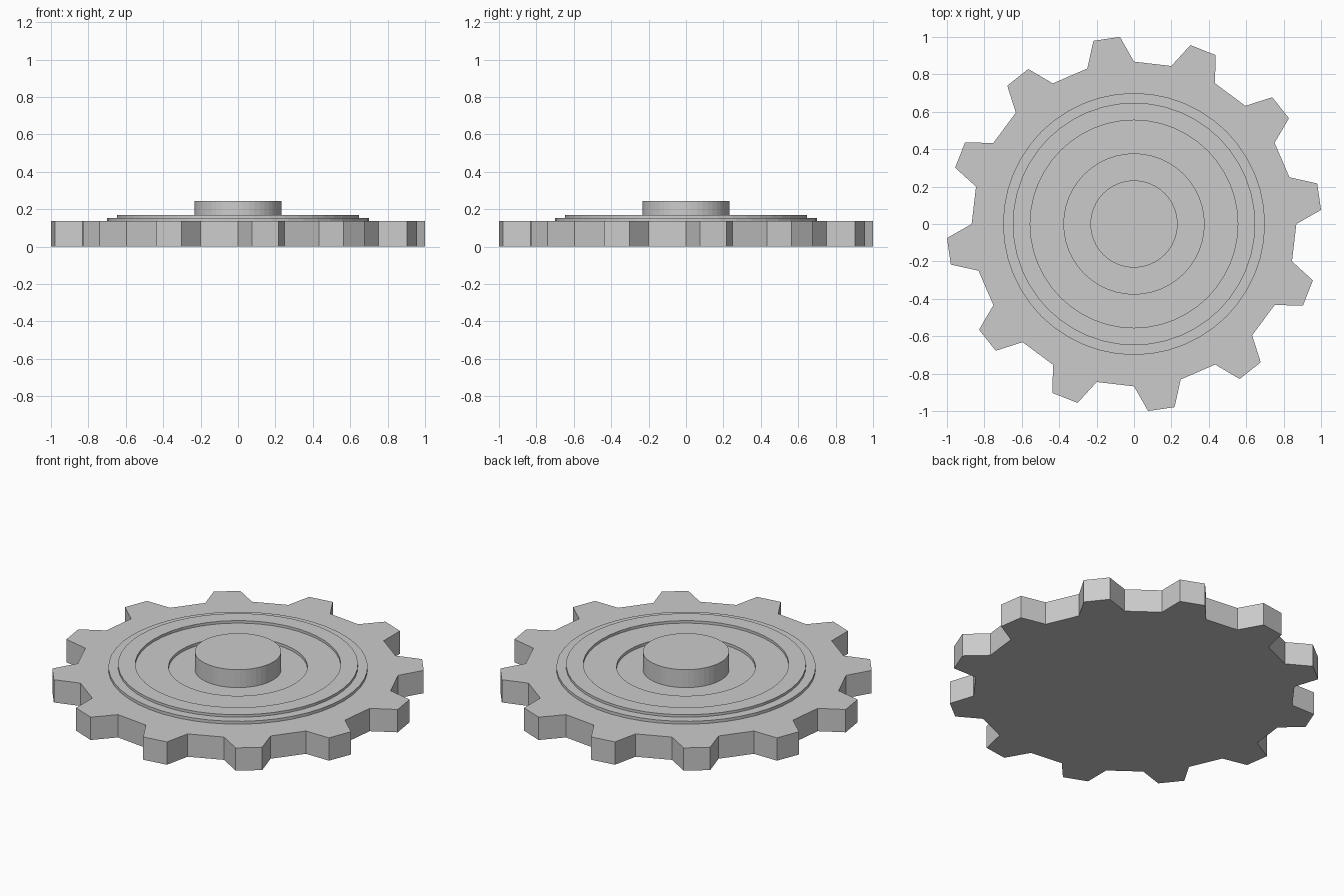
import bpy
import bmesh
from math import sin, cos, radians, tau

if "Cube" in bpy.data.objects:
    bpy.data.objects.remove(bpy.data.objects["Cube"])

TEETH = 12
SIDES = 48
BODY_TOP = 0.136

metal = bpy.data.materials.new("light_grey_metal")
metal.diffuse_color = (0.6, 0.6, 0.6, 1)
metal.use_nodes = True
metal.node_tree.nodes["Principled BSDF"].inputs["Base Color"].default_value = metal.diffuse_color


def finish(name, bm):
    bmesh.ops.recalc_face_normals(bm, faces=bm.faces)
    mesh = bpy.data.meshes.new(name)
    bm.to_mesh(mesh)
    bm.free()
    mesh.materials.append(metal)
    obj = bpy.data.objects.new(name, mesh)
    bpy.context.collection.objects.link(obj)
    return obj


def lathe(name, profile, cap=False):
    """Turn an (radius, height) profile around z; cap closes the last loop."""
    bm = bmesh.new()
    loops = [[bm.verts.new((r * cos(tau * i / SIDES), r * sin(tau * i / SIDES), z))
              for i in range(SIDES)] for r, z in profile]
    for a, b in zip(loops, loops[1:]):
        for i in range(SIDES):
            j = (i + 1) % SIDES
            bm.faces.new((a[i], a[j], b[j], b[i]))
    if cap:
        bm.faces.new(loops[-1])
    bm.normal_update()
    mesh_faces = list(bm.faces)
    obj = finish(name, bm)
    return obj


# Toothed body: one tooth outline repeated around the circle, then extruded
tooth = [(0.0, 0.868), (4.3, 1.003), (12.5, 1.003), (16.7, 0.868)]
bm = bmesh.new()
outline = []
for k in range(TEETH):
    for angle, r in tooth:
        a = radians(angle + k * 360 / TEETH)
        outline.append(bm.verts.new((r * cos(a), r * sin(a), 0)))
base = bm.faces.new(outline)
top = bmesh.ops.extrude_face_region(bm, geom=[base], use_keep_orig=True)
bmesh.ops.translate(bm, vec=(0, 0, BODY_TOP),
                    verts=[v for v in top["geom"] if isinstance(v, bmesh.types.BMVert)])
finish("gear_body", bm)

# Raised stepped ring on the upper face
lathe("stepped_ring", [(0.70, BODY_TOP), (0.70, 0.153), (0.648, 0.153), (0.648, 0.168),
                       (0.555, 0.168), (0.555, 0.153), (0.375, 0.153), (0.375, BODY_TOP)])

# Central hub
lathe("hub", [(0.233, BODY_TOP), (0.233, 0.243)], cap=True)
